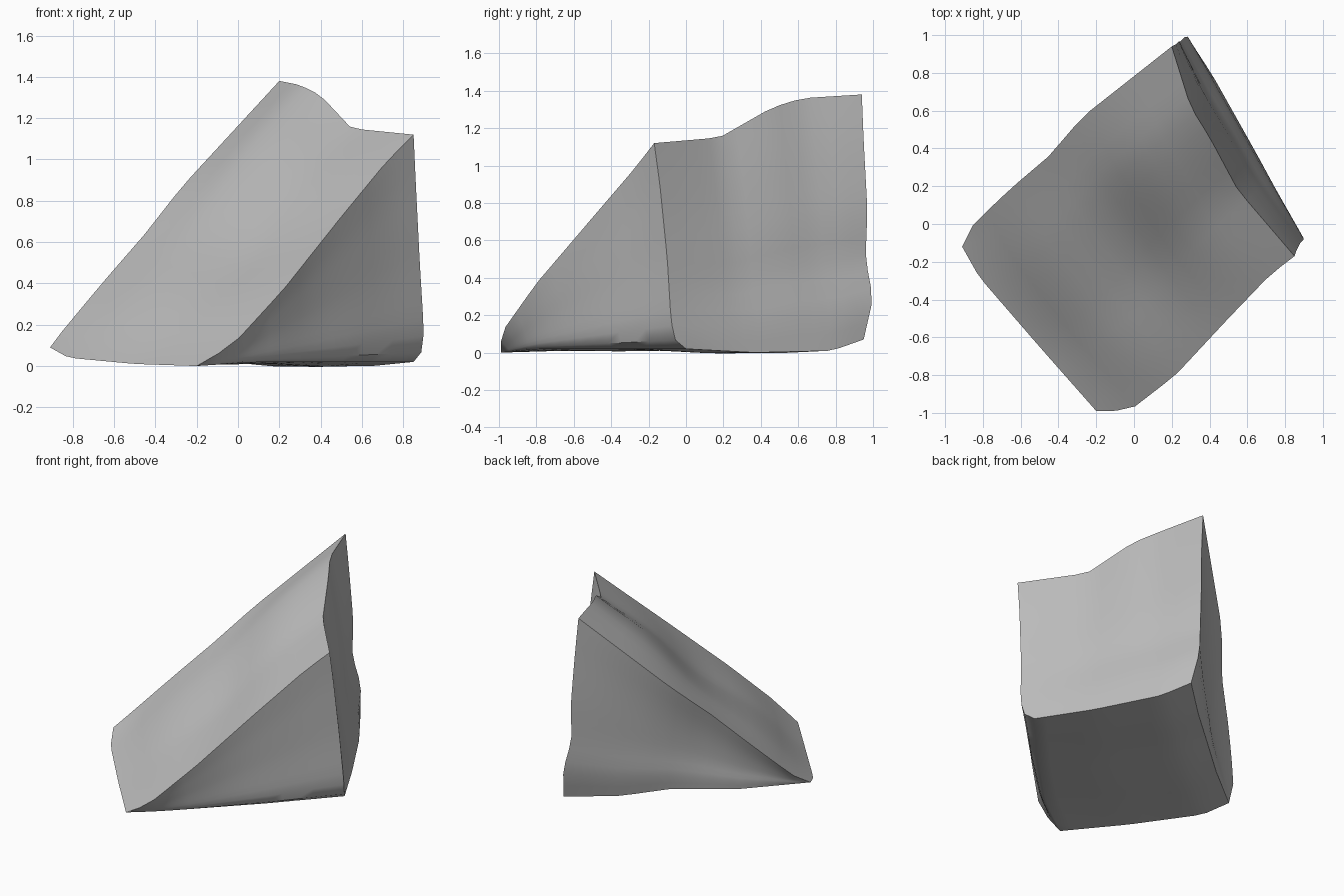
import bpy
import bmesh
import math
from mathutils import Vector

default_cube = bpy.data.objects.get("Cube")
if default_cube:
    bpy.data.objects.remove(default_cube, do_unlink=True)

STEPS = 14


def resample(points, count=STEPS):
    """Spread points evenly along a polyline."""
    points = [Vector(p) for p in points]
    lengths = [(b - a).length for a, b in zip(points, points[1:])]
    total = sum(lengths)
    result = []
    for step in range(count + 1):
        distance = total * step / count
        segment = 0
        while segment < len(lengths) - 1 and distance > lengths[segment]:
            distance -= lengths[segment]
            segment += 1
        start, end = points[segment], points[segment + 1]
        result.append(start.lerp(end, min(distance / lengths[segment], 1)))
    return result


def add_patch(bm, low, high, start, end, bulge=None):
    """Fill four boundary edges; start and end run from low to high."""
    grid = []
    for i in range(STEPS + 1):
        u = i / STEPS
        row = []
        for j in range(STEPS + 1):
            v = j / STEPS
            point = low[i].lerp(high[i], v) + start[j].lerp(end[j], u)
            point -= low[0].lerp(low[-1], u).lerp(high[0].lerp(high[-1], u), v)
            if bulge:
                point += bulge(u, v)
            row.append(bm.verts.new(point))
        grid.append(row)
    for a, b in zip(grid, grid[1:]):
        for j in range(STEPS):
            bm.faces.new((a[j], b[j], b[j + 1], a[j + 1]))


def slope_ripple(u, v):
    fade = math.sin(math.pi * u) * math.sin(math.pi * v)
    return Vector((-0.5, -0.5, 0.7)) * fade * 0.03 * math.sin(3 * math.pi * v)


def side_dent(u, v):
    fade = math.sin(math.pi * u) * math.sin(math.pi * v)
    return Vector((0.7, -0.7, 0)) * fade * 0.04


# Corners of the wedge
peak = (0.2, 0.94, 1.38)
shoulder = (0.85, -0.17, 1.12)
left_toe = (-0.91, -0.12, 0.09)
front_toe = (-0.2, -0.99, 0)
right_heel = (0.85, 0, 0.02)
back_heel = (0.31, 0.95, 0.07)

# Edges joining the corners
ridge = resample([peak, (0.3, 0.62, 1.36), (0.4, 0.46, 1.31),
                  (0.55, 0.18, 1.15), shoulder])
left_edge = resample([left_toe, (-0.85, 0, 0.17), (-0.65, 0.19, 0.41),
                      (-0.45, 0.36, 0.64), (-0.27, 0.57, 0.87), peak])
right_edge = resample([front_toe, (-0.15, -1, 0.02), (0, -0.97, 0.13), (0.22, -0.8, 0.37),
                       (0.49, -0.51, 0.71), (0.72, -0.27, 0.99), shoulder])
toe_edge = resample([left_toe, (-0.82, -0.28, 0.04),
                     (-0.5, -0.65, 0.01), front_toe])
right_corner = resample([right_heel, (0.89, -0.06, 0.07), (0.9, -0.08, 0.17),
                         (0.88, -0.1, 0.5), (0.86, -0.14, 0.9), shoulder])
back_corner = resample([back_heel, (0.28, 1, 0.29), (0.24, 0.96, 0.5),
                        (0.24, 0.97, 0.76), (0.22, 0.95, 1.13), peak])
heel_edge = resample([back_heel, (0.42, 0.78, 0.01), (0.65, 0.37, 0), right_heel])
left_base = resample([left_toe, (-0.55, 0.18, 0.06), (-0.2, 0.48, 0.08),
                      (0.04, 0.7, 0.05), back_heel])
right_base = resample([front_toe, (0.1, -0.78, 0.02),
                       (0.5, -0.38, 0.02), right_heel])
left_tip = [Vector(left_toe)] * (STEPS + 1)
front_tip = [Vector(front_toe)] * (STEPS + 1)

# Slope, back, two triangular sides and base
bm = bmesh.new()
add_patch(bm, toe_edge, ridge, left_edge, right_edge, slope_ripple)
add_patch(bm, heel_edge, ridge, back_corner, right_corner)
add_patch(bm, right_base, right_edge, front_tip, right_corner)
add_patch(bm, left_base, left_edge, left_tip, back_corner, side_dent)
add_patch(bm, toe_edge, heel_edge, left_base, right_base)
bmesh.ops.remove_doubles(bm, verts=bm.verts, dist=0.0005)
bmesh.ops.dissolve_degenerate(bm, edges=bm.edges, dist=0.0005)
bmesh.ops.recalc_face_normals(bm, faces=bm.faces)
mesh = bpy.data.meshes.new("rock_wedge")
bm.to_mesh(mesh)
bm.free()

rock = bpy.data.objects.new("rock_wedge", mesh)
bpy.context.collection.objects.link(rock)

# Grey stone
stone = bpy.data.materials.new("grey_stone")
stone.use_nodes = True
colour = (0.5, 0.5, 0.5, 1)
stone.diffuse_color = colour
stone.node_tree.nodes["Principled BSDF"].inputs["Base Color"].default_value = colour
mesh.materials.append(stone)

bpy.ops.object.select_all(action="DESELECT")
rock.select_set(True)
bpy.context.view_layer.objects.active = rock
bpy.ops.object.shade_smooth_by_angle(angle=math.radians(40))
